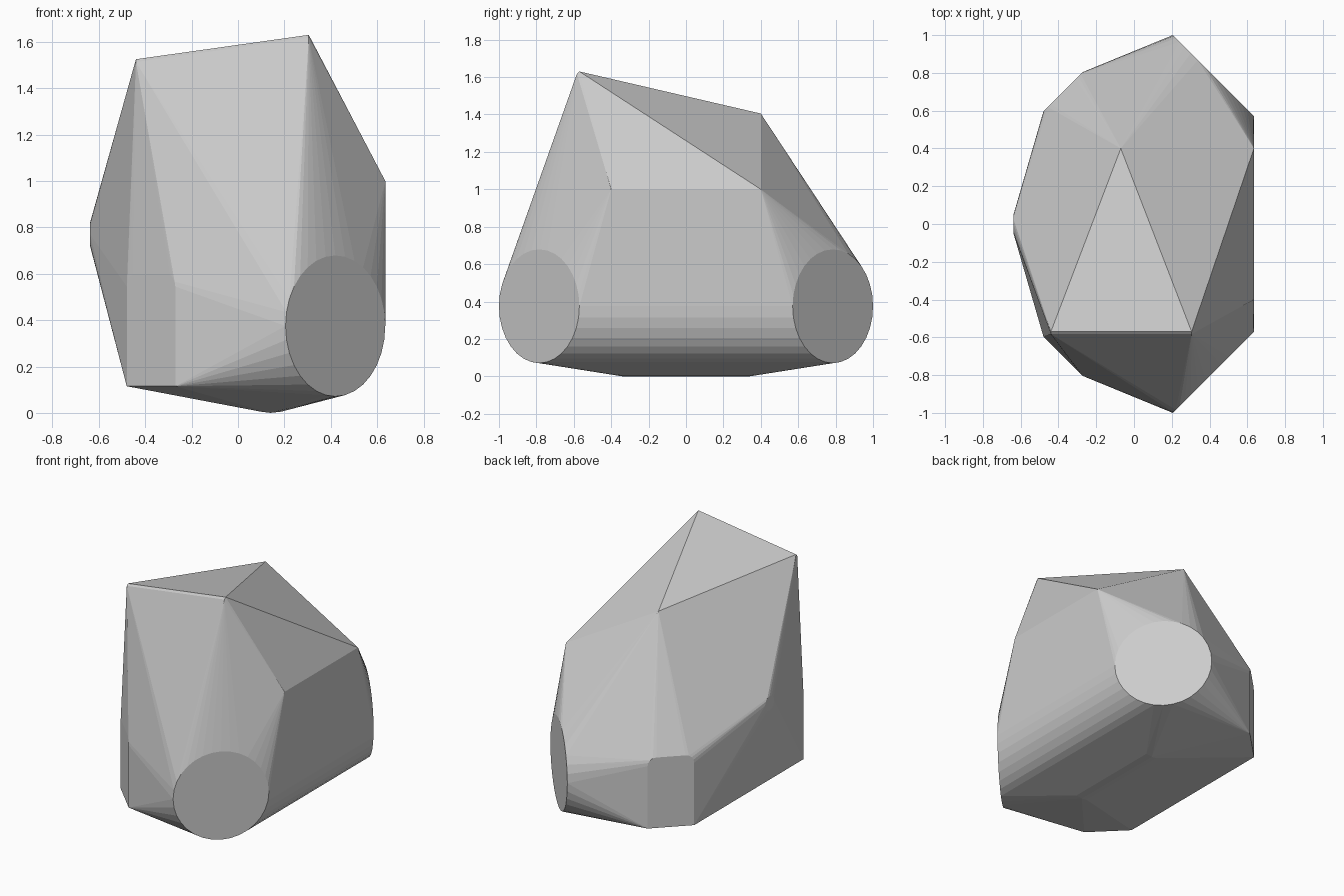
import bpy, bmesh
from math import sin, cos, pi, sqrt
from mathutils import Vector

cube = bpy.data.objects.get("Cube")
if cube:
    bpy.data.objects.remove(cube, do_unlink=True)

mat = bpy.data.materials.new("plain grey")
mat.use_nodes = True
grey = (0.6, 0.6, 0.6, 1)
mat.diffuse_color = grey
mat.node_tree.nodes["Principled BSDF"].inputs["Base Color"].default_value = grey

UP = Vector((0, 0, 1))


def disc(centre, across, radius, count):
    """Points of an upright circle spanned by a level direction and up."""
    c, a = Vector(centre), Vector(across).normalized()
    return [c + radius * (cos(t) * a + sin(t) * UP)
            for t in (2 * pi * i / count for i in range(count))]


def corner_plate(side):
    """Slanted upright plate with rounded upper corners."""
    c = Vector((-0.375, side * 0.7, 0))
    a = Vector((1, side, 0)) / sqrt(2)
    half, top, r = 0.148, 0.6, 0.055
    pts = []
    for s in (-1, 1):
        pts.append(c + s * half * a + 0.115 * UP)
        for i in range(5):
            t = i * pi / 8
            pts.append(c + s * (half - r + r * cos(t)) * a + (top - r + r * sin(t)) * UP)
    return pts


points = []
# Round end faces, corner plates, side corners and rounded keel, paired front and back
for side in (-1, 1):
    points += disc((0.42, side * 0.785, 0.375), (1, -side, 0), 0.304, 32)
    points += corner_plate(side)
    points.append(Vector((0.635, side * 0.4, 1.0)))
    for x, z in ((0.1, 0.005), (0.14, 0), (0.185, 0.005)):
        points.append(Vector((x, side * 0.34, z)))

# Small round tip on the narrow side
points += disc((-0.638, 0, 0.77), (0, 1, 0), 0.05, 12)

# Sloping top ridge with a softened edge, and the rear peak
for x, z in ((-0.44, 1.525), (0.305, 1.63)):
    points += [Vector((x, -0.57, z)), Vector((x, -0.583, z - 0.012))]
points.append(Vector((-0.07, 0.4, 1.405)))

# Wrap everything in one taut shell
bm = bmesh.new()
for p in points:
    bm.verts.new(p)
hull = bmesh.ops.convex_hull(bm, input=bm.verts)
spare = {v for v in hull["geom_interior"] + hull["geom_unused"]
         if isinstance(v, bmesh.types.BMVert)}
bmesh.ops.delete(bm, geom=list(spare), context="VERTS")
bmesh.ops.dissolve_limit(bm, angle_limit=0.01, verts=bm.verts, edges=bm.edges)
bmesh.ops.recalc_face_normals(bm, faces=bm.faces)

mesh = bpy.data.meshes.new("faceted_shell")
bm.to_mesh(mesh)
bm.free()
mesh.materials.append(mat)
shell = bpy.data.objects.new("faceted_shell", mesh)
bpy.context.collection.objects.link(shell)
